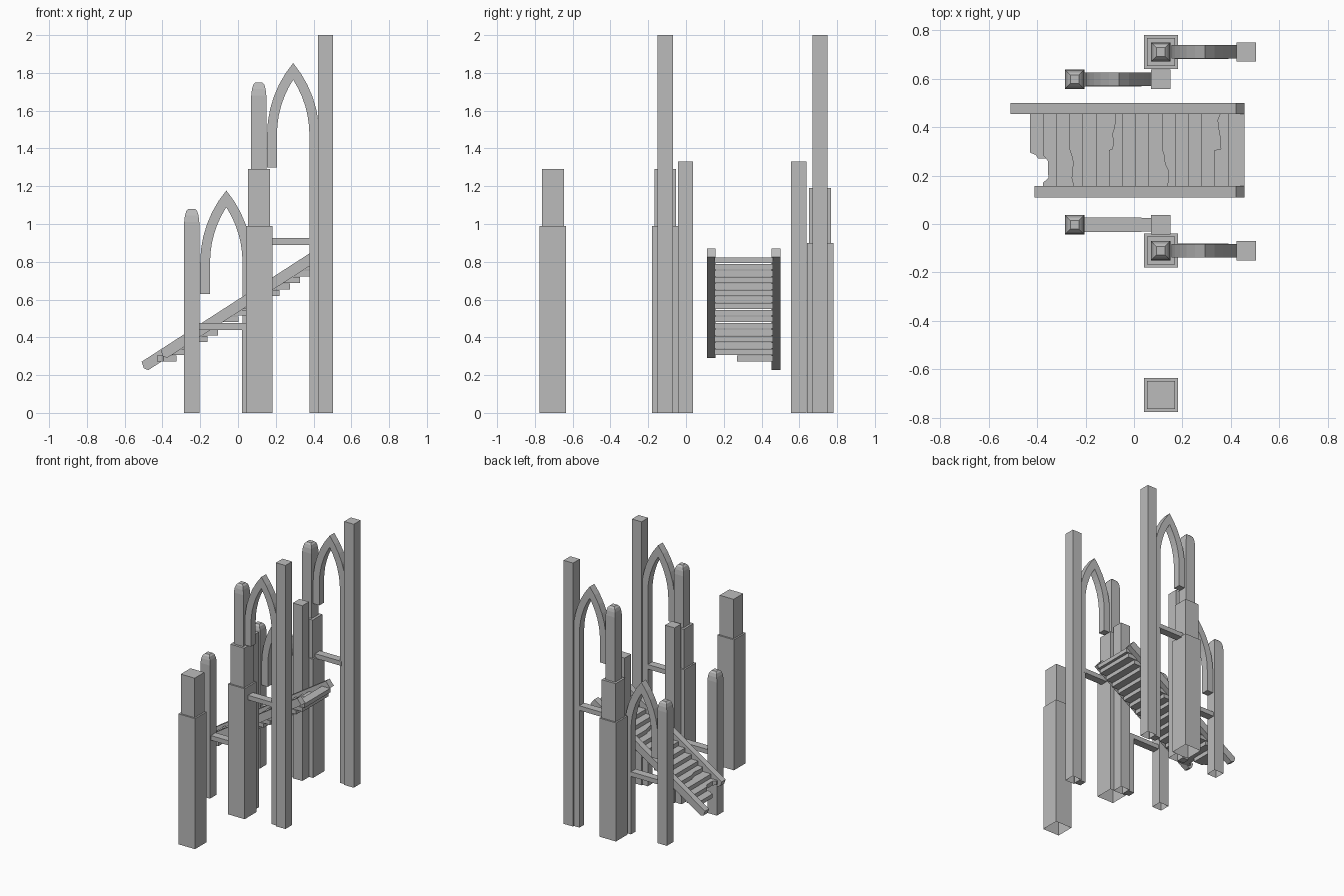
import bpy, bmesh, math, random
from mathutils import Vector

random.seed(4)
cube = bpy.data.objects.get("Cube")
if cube:
    bpy.data.objects.remove(cube, do_unlink=True)

stone = bpy.data.materials.new("grey_stone")
stone.use_nodes = True
GREY = (0.5, 0.5, 0.5, 1)
stone.diffuse_color = GREY
stone.node_tree.nodes["Principled BSDF"].inputs["Base Color"].default_value = GREY


def finish(name, bm):
    bmesh.ops.recalc_face_normals(bm, faces=bm.faces)
    mesh = bpy.data.meshes.new(name)
    bm.to_mesh(mesh)
    bm.free()
    mesh.materials.append(stone)
    obj = bpy.data.objects.new(name, mesh)
    bpy.context.collection.objects.link(obj)
    return obj


def stack(name, x, y, rings, open_base=True):
    """Square column lofted through rings of (height, half width)."""
    bm = bmesh.new()
    loops = [[bm.verts.new((x + sx * h, y + sy * h, z))
              for sx, sy in ((-1, -1), (1, -1), (1, 1), (-1, 1))] for z, h in rings]
    for a, b in zip(loops, loops[1:]):
        for i in range(4):
            j = (i + 1) % 4
            bm.faces.new((a[i], a[j], b[j], b[i]))
    bm.faces.new(loops[-1])
    if not open_base:
        bm.faces.new(loops[0])
    obj = finish(name, bm)
    if open_base:
        # an open column keeps its walls facing outward
        c = Vector((x, y, 0))
        for p in obj.data.polygons:
            d = p.center - c
            if abs(p.normal.z) < 0.5 and p.normal.x * d.x + p.normal.y * d.y < 0:
                obj.data.flip_normals()
                break
    return obj


def prism(name, outline, low, high, axis):
    """Extrude an outline along y (outline in x, z) or along z (outline in x, y)."""
    bm = bmesh.new()
    place = (lambda a, b, t: (a, t, b)) if axis == "y" else (lambda a, b, t: (a, b, t))
    near = [bm.verts.new(place(a, b, low)) for a, b in outline]
    far = [bm.verts.new(place(a, b, high)) for a, b in outline]
    bm.faces.new(near)
    bm.faces.new(far)
    for i in range(len(near)):
        j = (i + 1) % len(near)
        bm.faces.new((near[i], near[j], far[j], far[i]))
    return finish(name, bm)


def box(name, x0, x1, y0, y1, z0, z1):
    return prism(name, [(x0, y0), (x1, y0), (x1, y1), (x0, y1)], z0, z1, "z")


def rounded_pillar(name, x, y, base, top):
    stack(name, x, y, [(base, .04), (top - .07, .04), (top - .035, .036),
                       (top - .012, .029), (top, .018)])


def pointed_side(cx, half, spring, apex, steps=6):
    """Left half of a pointed arch, springing line to tip."""
    rise = apex - spring
    radius = (half * half + rise * rise) / (2 * half)
    end = math.asin(rise / radius)
    return [(cx - half + radius * (1 - math.cos(end * i / steps)),
             spring + radius * math.sin(end * i / steps)) for i in range(steps + 1)]


def arch(name, cx, y, apex, broken_end):
    """Pointed arch with one broken leg and one leg standing on the ground."""
    spring = apex - .38
    outer = pointed_side(cx, .138, spring, apex)
    inner = pointed_side(cx, .086, spring, apex - .088)

    def mirrored(side):
        return [(2 * cx - px, pz) for px, pz in reversed(side[:-1])]

    over = outer + mirrored(outer)
    under = inner + mirrored(inner)
    over = [(cx - .138, broken_end)] + over + [(cx + .138, 0)]
    under = [(cx - .086, broken_end)] + under + [(cx + .086, 0)]
    bm = bmesh.new()
    rows = []
    for (ox, oz), (ix, iz) in zip(over, under):
        rows.append([bm.verts.new(p) for p in (
            (ox, y - .028, oz), (ox, y + .028, oz), (ix, y + .028, iz), (ix, y - .028, iz))])
    for a, b in zip(rows, rows[1:]):
        for i in range(4):
            j = (i + 1) % 4
            bm.faces.new((a[i], a[j], b[j], b[i]))
    bm.faces.new(rows[0])
    bm.faces.new(rows[-1])
    finish(name, bm)


# Stepped plinths, each with a narrower upper block
for name, y, shoulder, top in (("front_plinth", -.705, .99, 1.29),
                               ("middle_plinth", -.11, .99, 1.29),
                               ("back_plinth", .71, .90, 1.19)):
    stack(name, .112, y, [(0, .07), (shoulder, .07), (shoulder, .058), (top, .058)])

# Tall bays: rounded pillar on a plinth, arch, crossbeam and tall post
for label, y, base in (("middle", -.11, 1.29), ("back", .71, 1.19)):
    rounded_pillar(label + "_upper_pillar", .11, y, base, 1.75)
    stack(label + "_tall_post", .463, y, [(0, .04), (2, .04)])
    arch(label + "_tall_arch", .292, y, 1.852, 1.30)
    box(label + "_tall_beam", .16, .39, y - .029, y + .029, .89, .925)

# Low bays: rounded pillar, crossbeam and square post
for label, y in (("front", -.003), ("back", .597)):
    rounded_pillar(label + "_low_pillar", -.245, y, 0, 1.08)
    stack(label + "_low_post", .11, y, [(0, .04), (1.33, .04)])
    box(label + "_low_beam", -.21, .03, y - .029, y + .029, .44, .475)
arch("low_arch", -.062, .597, 1.177, .63)
box("broken_arch_leg", .02, .075, -.031, .025, 0, .475)

# Stair rails with splintered lower ends
SLOPE = .645


def rail(name, y0, y1, start):
    def top_edge(x):
        return .60 + SLOPE * x
    outline = [(start, top_edge(start)), (start + .012, top_edge(start) - .035),
               (start + .035, top_edge(start + .035) - .067),
               (.455, top_edge(.455) - .067), (.42, top_edge(.42))]
    prism(name, outline, y0, y1, "y")


rail("back_stair_rail", .453, .50, -.51)
rail("front_stair_rail", .11, .157, -.41)

# Stair treads, a few of them snapped along part of the leading edge
snapped = {3: "front", 6: "back", 10: "front", 14: "back"}
for i in range(16):
    x0 = -.43 + .0545 * i
    x1 = min(x0 + .105, .455)
    z0 = .272 + .0347 * i
    y0, y1 = .15, .46
    front_edge = [(x0, y1), (x0, y0)]
    if i == 0:
        y0 = .27
        front_edge = [(x0, y1), (x0, .295), (x0 + .025, .285), (x0 + .035, y0)]
    elif i == 1:
        front_edge = [(x0, y1), (x0, .285), (x0 + .02, .26), (x0 + .022, .19),
                      (x0, .17), (x0, y0)]
    elif i in snapped:
        ys = [.31 - .03 * k for k in range(6)]
        if snapped[i] == "back":
            ys = [.46 - .03 * k for k in range(6)]
        jag = [(x0 + random.uniform(.008, .028), y) for y in ys]
        if snapped[i] == "front":
            front_edge = [(x0, y1), (x0, .31)] + jag[1:] + [(x0 + .02, y0)]
        else:
            front_edge = jag + [(x0, .305), (x0, y0)]
    prism("stair_tread_%02d" % (i + 1), front_edge + [(x1, y0), (x1, y1)],
          z0, z0 + .031, "z")
